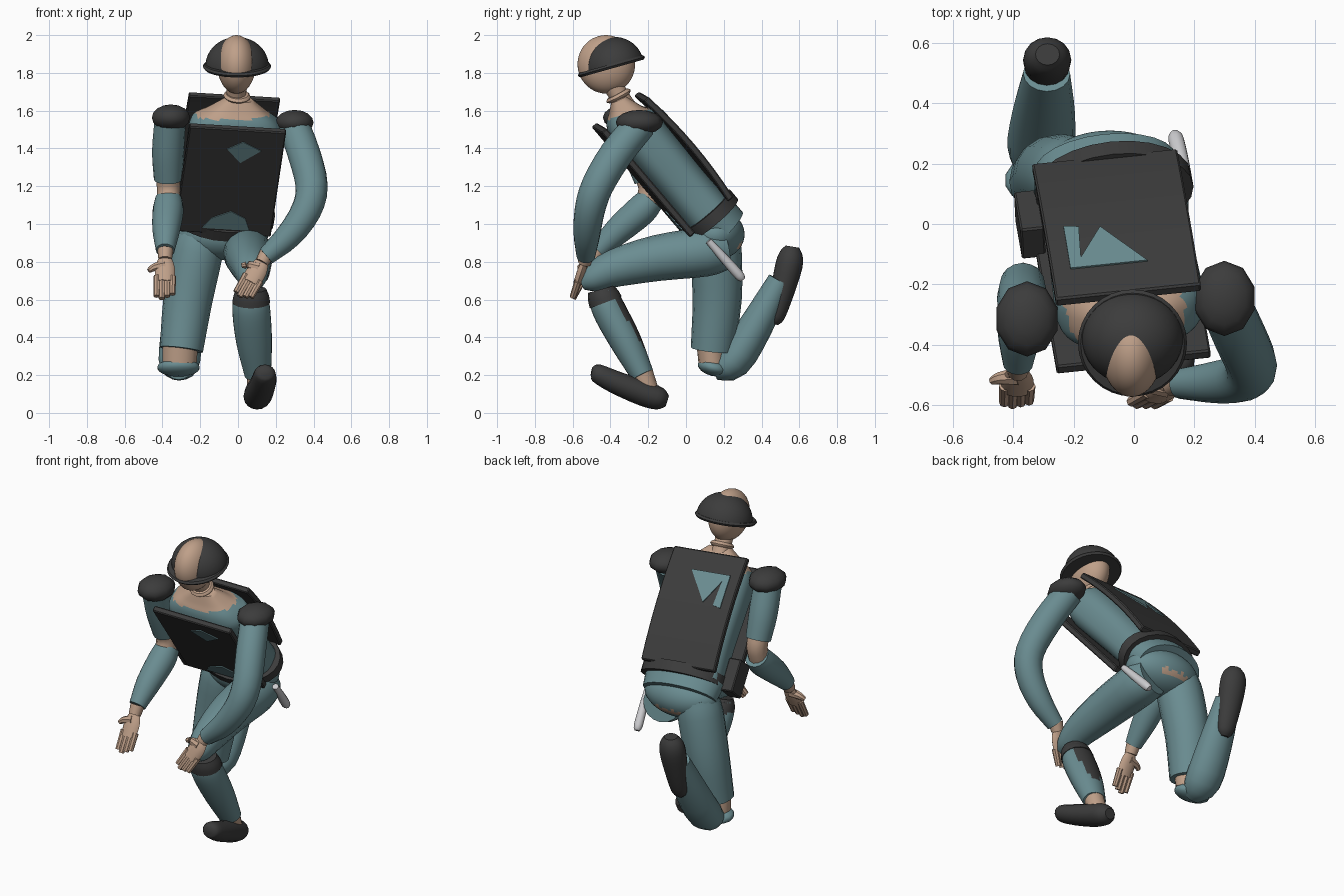
import bpy, bmesh, math
from mathutils import Vector, Matrix

if "Cube" in bpy.data.objects:
    bpy.data.objects.remove(bpy.data.objects["Cube"])


def material(name, r, g, b):
    m = bpy.data.materials.new(name)
    m.use_nodes = True
    m.diffuse_color = (r, g, b, 1)
    m.node_tree.nodes["Principled BSDF"].inputs["Base Color"].default_value = (r, g, b, 1)
    return m


TEAL = material("teal_cloth", 0.145, 0.265, 0.285)
BLACK = material("black_armour", 0.045, 0.045, 0.045)
SKIN = material("skin", 0.52, 0.35, 0.25)
WHITE = material("pale_metal", 0.6, 0.6, 0.62)

# Leaning torso frame: local front is -y, local up follows the spine
R = Vector((0.99, 0.103, -0.06)).normalized()
U = Vector((0.1, -0.643, 0.757))
U = (U - R * U.dot(R)).normalized()
B = U.cross(R)
TORSO = Matrix.Translation((-0.08, 0.11, 1.055)) @ Matrix((R, B, U)).transposed().to_4x4()


def finish(name, bm, mats, frame=None, rule=None, angle=40):
    """Turn a bmesh into an object; rule(face) picks the material index."""
    if frame is not None:
        bm.transform(frame)
    bmesh.ops.recalc_face_normals(bm, faces=bm.faces)
    bm.normal_update()
    if rule:
        for f in bm.faces:
            f.material_index = int(rule(f))
    me = bpy.data.meshes.new(name)
    bm.to_mesh(me)
    bm.free()
    for m in mats:
        me.materials.append(m)
    ob = bpy.data.objects.new(name, me)
    bpy.context.collection.objects.link(ob)
    bpy.ops.object.select_all(action="DESELECT")
    ob.select_set(True)
    bpy.context.view_layer.objects.active = ob
    bpy.ops.object.shade_smooth_by_angle(angle=math.radians(angle))
    return ob


def tube(name, pts, mats, flat=1.0, sides=16, steps=3, frame=None, rule=None, power=1.0):
    """Loft rings along a smooth path of (x, y, z, radius); power under 1 makes them boxy."""
    p = [Vector(q) for q in pts]
    p = [p[0] * 2 - p[1]] + p + [p[-1] * 2 - p[-2]]
    path = []
    for i in range(1, len(p) - 2):
        a, b, c, d = p[i - 1:i + 3]
        for s in range(steps):
            t = s / steps
            path.append(0.5 * (2 * b + (c - a) * t + (2 * a - 5 * b + 4 * c - d) * t ** 2
                               + (3 * b - a - 3 * c + d) * t ** 3))
    path.append(p[-2])
    shape = lambda v: math.copysign(abs(v) ** power, v)
    bm, rings = bmesh.new(), []
    for i, q in enumerate(path):
        tan = (path[min(i + 1, len(path) - 1)] - path[max(i - 1, 0)]).xyz.normalized()
        ax = Vector((1, 0, 0))
        ax = (ax - tan * ax.dot(tan)).normalized()
        ay = tan.cross(ax)
        rings.append([bm.verts.new(q.xyz + q.w * (shape(math.cos(w)) * ax + flat * shape(math.sin(w)) * ay))
                      for w in (math.tau * k / sides for k in range(sides))])
    for lo, hi in zip(rings, rings[1:]):
        for k in range(sides):
            j = (k + 1) % sides
            bm.faces.new((lo[k], lo[j], hi[j], hi[k]))
    bm.faces.new(rings[0])
    bm.faces.new(rings[-1])
    return finish(name, bm, mats, frame, rule)


def ball(name, centre, size, mats, seg=24, rows=14, tilt=0.0, keep_top=False, rule=None):
    bm = bmesh.new()
    bmesh.ops.create_uvsphere(bm, u_segments=seg, v_segments=rows, radius=1)
    if keep_top:
        bmesh.ops.delete(bm, geom=[v for v in bm.verts if v.co.z < -0.01], context="VERTS")
    place = Matrix.Translation(centre) @ Matrix.Rotation(tilt, 4, "X") @ Matrix.Diagonal((*size, 1))
    return finish(name, bm, mats, place, rule, 60)


def bend(bm, bow):
    """Bow a panel outward along its height."""
    for v in bm.verts:
        v.co.y += bow * (1 - ((v.co.z - 0.35) / 0.35) ** 2)


def box(name, centre, size, mat, bow=0.0):
    bm = bmesh.new()
    bmesh.ops.create_cube(bm, size=1)
    bm.transform(Matrix.Translation(centre) @ Matrix.Diagonal((*size, 1)))
    bmesh.ops.bevel(bm, geom=bm.edges[:], offset=0.006, segments=1, affect="EDGES")
    if bow:
        tall = [e for e in bm.edges if e.calc_length() > size[2] * 0.9]
        bmesh.ops.subdivide_edges(bm, edges=tall, cuts=7, use_grid_fill=True)
        bend(bm, bow)
    return finish(name, bm, [mat], TORSO, angle=30)


def patch(name, outline, y, mat, bow=0.0):
    """Thin painted plate lying on an armour panel."""
    bm = bmesh.new()
    f = bm.faces.new([bm.verts.new((u, y - 0.003, v)) for u, v in outline])
    ext = bmesh.ops.extrude_face_region(bm, geom=[f])["geom"]
    bmesh.ops.translate(bm, vec=(0, 0.006, 0), verts=[g for g in ext if isinstance(g, bmesh.types.BMVert)])
    bend(bm, bow)
    return finish(name, bm, [mat], TORSO)


def hand(side, wrist, tip, width):
    """Flat hand with closed fingers and a broad thumb."""
    a, b = Vector(wrist), Vector(tip)
    at = lambda t, w: (*a.lerp(b, t), w)
    tube(side + "_wrist", [at(-0.1, 0.042), at(0.12, 0.036)], [SKIN], sides=10)
    tube(side + "_palm", [at(0.05, width * 0.6), at(0.3, width), at(0.62, width)], [SKIN], 0.45, 10)
    ax = Vector((1, 0, 0))
    d = (b - a).normalized()
    ax = (ax - d * ax.dot(d)).normalized()
    for k in range(4):
        off = ax * width * (k - 1.5) * 0.52
        end = 1.0 - 0.05 * abs(k - 1)
        tube(f"{side}_finger_{k + 1}", [(*(a.lerp(b, 0.5) + off), 0.02), (*(a.lerp(b, end) + off), 0.017)],
             [SKIN], sides=8)
    tube(side + "_thumb", [(*a.lerp(b, 0.25), 0.03), (*(a.lerp(b, 0.3) - ax * width * 1.1), 0.022),
                           (*(a.lerp(b, 0.38) - ax * width * 1.65), 0.013)], [SKIN], sides=8)


def bare_neckline(f):
    c = f.calc_center_median()
    return c.z > 1.655 + 0.25 * c.y and (TORSO.inverted() @ c).z > 0.56


# Torso with bare neckline, armour plates and painted patches
tube("torso", [(0, 0, -0.02, 0.24), (0, 0, 0.2, 0.235), (0, 0, 0.45, 0.245), (0, 0, 0.6, 0.245),
               (0, 0.005, 0.66, 0.212), (0, 0.02, 0.715, 0.14), (0, 0.035, 0.77, 0.07)],
     [TEAL, SKIN], 0.56, 40, 5, TORSO, bare_neckline, 0.72)
box("chest_plate", (-0.008, -0.14, 0.355), (0.515, 0.036, 0.73), BLACK)
box("back_plate", (-0.012, 0.137, 0.35), (0.485, 0.036, 0.7), BLACK, 0.024)
patch("chest_emblem", [(-0.05, 0.585), (0.03, 0.64), (0.13, 0.585), (0.03, 0.495)], -0.16, TEAL)
patch("belly_patch", [(-0.12, 0.03), (-0.08, 0.1), (0.02, 0.155), (0.1, 0.11), (0.13, 0.03)], -0.16, TEAL)
patch("back_emblem", [(-0.19, 0.37), (-0.14, 0.38), (-0.15, 0.53), (-0.07, 0.39), (0.067, 0.575),
                      (-0.19, 0.575)], 0.159, TEAL, 0.024)

# Belt, hips and carried gear
tube("belt", [(0.015, 0, -0.045, 0.262), (0.015, 0, 0.02, 0.262)], [BLACK], 0.67, 24, 1, TORSO)
tube("jacket_skirt", [(0, 0.01, -0.13, 0.235), (0, 0, -0.03, 0.25)], [TEAL], 0.6, 24, 2, TORSO)


def torn_seat(f):
    c = f.calc_center_median()
    zigzag = abs((c.x * 18) % 1 - 0.5)
    return c.y > 0.2 and abs(c.x + 0.07) < 0.09 and 0.865 < c.z < 0.885 + 0.05 * zigzag


ball("hips", (-0.08, 0.155, 0.945), (0.24, 0.155, 0.135), [TEAL, SKIN], 64, 36, rule=torn_seat)
box("belt_pouch", (-0.275, -0.075, 0.04), (0.08, 0.13, 0.2), BLACK)
tube("baton", [(0.18, 0.12, 0.91, 0.018), (0.16, 0.2, 0.82, 0.024), (0.14, 0.28, 0.73, 0.026),
               (0.135, 0.3, 0.705, 0.016)], [WHITE], sides=12)

# Neck, and a head that shows through the front of the helmet
tube("neck", [(-0.015, -0.32, 1.6, 0.07), (-0.01, -0.35, 1.67, 0.052), (-0.005, -0.39, 1.74, 0.055)], [SKIN])
tube("neck_ring", [(-0.006, -0.352, 1.665, 0.06), (-0.005, -0.358, 1.677, 0.072),
                   (-0.004, -0.365, 1.69, 0.06)], [SKIN])
ball("head", (-0.008, -0.422, 1.845), (0.102, 0.152, 0.155), [SKIN], 40, 28, 0.28)
ball("helmet", (-0.005, -0.378, 1.835), (0.168, 0.156, 0.155), [BLACK], 40, 24, 0.28, True)
rim = Vector((0, -0.27, 0.96)) * 0.012
mid = Vector((-0.005, -0.395, 1.835))
tube("helmet_rim", [(*(mid - rim), 0.172), (*mid, 0.181), (*(mid + rim), 0.172)], [BLACK], 1.02, 32, 1)

# Shoulder caps
ball("left_shoulder_cap", (0.3, -0.247, 1.538), (0.105, 0.125, 0.066), [BLACK], 10, 8)
ball("right_shoulder_cap", (-0.355, -0.315, 1.563), (0.106, 0.125, 0.07), [BLACK], 10, 8)

# Left arm bends across the raised knee
tube("left_sleeve", [(0.29, -0.24, 1.53, 0.085), (0.35, -0.37, 1.37, 0.088), (0.39, -0.47, 1.2, 0.085),
                     (0.36, -0.51, 1.07, 0.08), (0.27, -0.525, 0.94, 0.07), (0.15, -0.53, 0.83, 0.05)], [TEAL])
hand("left", (0.14, -0.53, 0.82), (0.02, -0.6, 0.61), 0.052)

# Right arm hangs with a bare elbow
tube("right_upper_sleeve", [(-0.36, -0.31, 1.54, 0.083), (-0.37, -0.25, 1.38, 0.085),
                            (-0.37, -0.2, 1.235, 0.075)], [TEAL])
tube("right_elbow", [(-0.37, -0.215, 1.27, 0.062), (-0.368, -0.19, 1.19, 0.062), (-0.37, -0.21, 1.1, 0.06)],
     [SKIN], sides=12)
tube("right_forearm_sleeve", [(-0.368, -0.185, 1.13, 0.072), (-0.37, -0.24, 1.07, 0.082),
                              (-0.38, -0.36, 0.965, 0.073), (-0.385, -0.465, 0.86, 0.05)], [TEAL])
hand("right", (-0.385, -0.475, 0.84), (-0.39, -0.6, 0.605), 0.052)


def calf_guard(f):
    z = f.calc_center_median().z
    return z > 0.36 and f.normal.y > 0.85 - 1.5 * (z - 0.36)


# Left leg: raised knee, foot planted with toe up
tube("left_thigh", [(0.03, 0.2, 0.87, 0.115), (0.05, 0.1, 0.852, 0.13), (0.055, -0.15, 0.82, 0.122),
                    (0.07, -0.38, 0.765, 0.1), (0.075, -0.5, 0.71, 0.072), (0.075, -0.555, 0.685, 0.035)], [TEAL])
tube("left_shin", [(0.07, -0.44, 0.64, 0.085), (0.07, -0.41, 0.55, 0.1), (0.085, -0.32, 0.38, 0.095),
                   (0.105, -0.23, 0.2, 0.07)], [TEAL, BLACK], 0.88, 28, 5, None, calf_guard)
tube("left_knee_guard", [(0.07, -0.448, 0.655, 0.08), (0.07, -0.438, 0.62, 0.094),
                         (0.07, -0.425, 0.585, 0.1)], [BLACK], 0.9)
tube("left_ankle", [(0.105, -0.24, 0.23, 0.06), (0.105, -0.2, 0.12, 0.055)], [SKIN])
tube("left_boot", [(0.145, -0.5, 0.22, 0.025), (0.143, -0.475, 0.212, 0.055), (0.135, -0.38, 0.165, 0.068),
                   (0.11, -0.23, 0.105, 0.076), (0.1, -0.14, 0.075, 0.068), (0.098, -0.1, 0.062, 0.035)],
     [BLACK], 0.88)

# Right leg: kneeling, shin folded up behind with a bare knee
tube("right_thigh", [(-0.19, 0.16, 0.95, 0.12), (-0.215, 0.16, 0.85, 0.135), (-0.265, 0.165, 0.6, 0.13),
                     (-0.3, 0.14, 0.335, 0.115)], [TEAL])
tube("right_knee", [(-0.305, 0.13, 0.38, 0.095), (-0.31, 0.14, 0.25, 0.09)], [SKIN], 0.8)
ball("right_knee_cloth", (-0.315, 0.145, 0.24), (0.115, 0.085, 0.045), [TEAL], 14, 8, -0.25)
tube("right_shin", [(-0.315, 0.15, 0.235, 0.07), (-0.31, 0.25, 0.275, 0.11),
                    (-0.3, 0.37, 0.46, 0.104), (-0.29, 0.5, 0.7, 0.078)], [TEAL], 0.87)
tube("right_boot", [(-0.29, 0.465, 0.47, 0.025), (-0.29, 0.475, 0.51, 0.053), (-0.29, 0.51, 0.64, 0.07),
                    (-0.288, 0.545, 0.78, 0.08), (-0.287, 0.557, 0.845, 0.067), (-0.287, 0.563, 0.88, 0.04)],
     [BLACK], 0.9)
